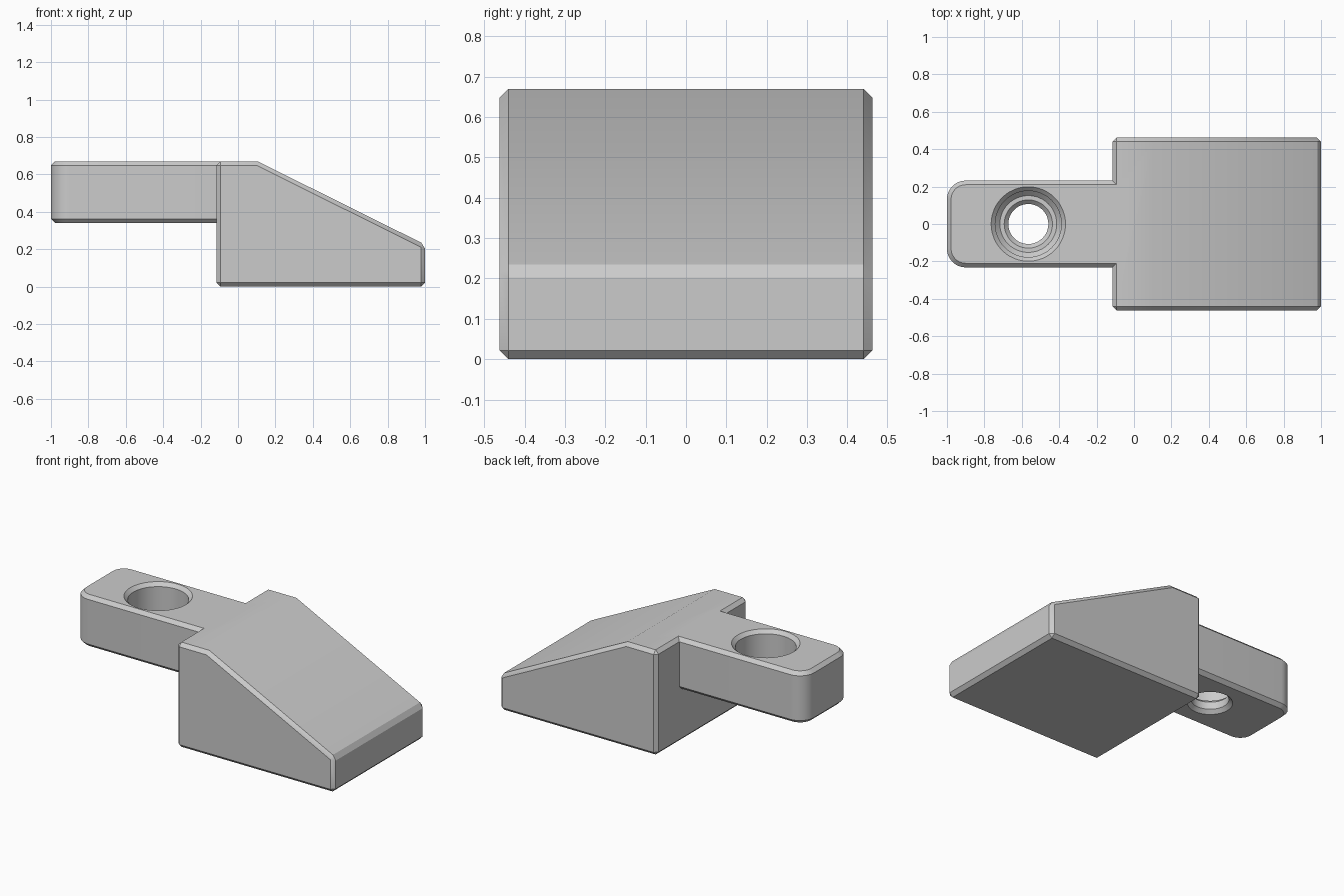
import bpy, bmesh, math
from mathutils import Matrix

if "Cube" in bpy.data.objects:
    bpy.data.objects.remove(bpy.data.objects["Cube"], do_unlink=True)

CHAMFER = 0.022
TOP, TAB_BOTTOM = 0.67, 0.34

grey = bpy.data.materials.new("light grey")
grey.use_nodes = True
grey.diffuse_color = (0.6, 0.6, 0.6, 1)
grey.node_tree.nodes["Principled BSDF"].inputs["Base Color"].default_value = (0.6, 0.6, 0.6, 1)


def extrude_profile(name, points, direction):
    """Close a flat outline and extrude it into a solid."""
    bm = bmesh.new()
    face = bm.faces.new([bm.verts.new(p) for p in points])
    result = bmesh.ops.extrude_face_region(bm, geom=[face])
    moved = [v for v in result["geom"] if isinstance(v, bmesh.types.BMVert)]
    bmesh.ops.translate(bm, verts=moved, vec=direction)
    return finish(name, bm)


def finish(name, bm):
    bmesh.ops.recalc_face_normals(bm, faces=bm.faces[:])
    mesh = bpy.data.meshes.new(name)
    bm.to_mesh(mesh)
    bm.free()
    mesh.materials.append(grey)
    obj = bpy.data.objects.new(name, mesh)
    bpy.context.collection.objects.link(obj)
    return obj


def apply(obj, kind, **settings):
    mod = obj.modifiers.new(kind.title(), kind)
    for key, value in settings.items():
        setattr(mod, key, value)
    bpy.ops.object.select_all(action="DESELECT")
    bpy.context.view_layer.objects.active = obj
    obj.select_set(True)
    bpy.ops.object.modifier_apply(modifier=mod.name)


def combine(obj, other, operation):
    apply(obj, "BOOLEAN", object=other, operation=operation, solver="EXACT")
    bpy.data.objects.remove(other, do_unlink=True)


def chamfer(obj):
    apply(obj, "BEVEL", width=CHAMFER, segments=1, limit_method="ANGLE",
          angle_limit=math.radians(30))


# Wedge block
side = [(-0.115, 0), (1, 0), (1, 0.225), (0.105, TOP), (-0.115, TOP)]
body = extrude_profile("wedge_body", [(x, -0.462, z) for x, z in side], (0, 0.924, 0))
chamfer(body)

# Mounting tab with two rounded corners
RADIUS, HALF, STEPS = 0.1, 0.232, 10
arc = []
for i in range(STEPS + 1):
    a = math.pi / 2 * i / STEPS
    arc.append((-1 + RADIUS - RADIUS * math.sin(a), HALF - RADIUS + RADIUS * math.cos(a)))
outline = [(-0.03, HALF)] + arc + [(x, -y) for x, y in reversed(arc)] + [(-0.03, -HALF)]
tab = extrude_profile("mounting_tab", [(x, y, TAB_BOTTOM) for x, y in outline],
                      (0, 0, TOP - TAB_BOTTOM))
chamfer(tab)

# Stepped screw hole, lathed as a cutter
hole = [(0, 0.3), (0.17, 0.3), (0.129, TAB_BOTTOM), (0.107, 0.362), (0.107, 0.408),
        (0.129, 0.43), (0.152, 0.43), (0.177, 0.455), (0.177, 0.648), (0.199, TOP),
        (0.229, 0.7), (0, 0.7)]
bm = bmesh.new()
verts = [bm.verts.new((r, 0, z)) for r, z in hole]
edges = [bm.edges.new(pair) for pair in zip(verts, verts[1:])]
bmesh.ops.spin(bm, geom=verts + edges, cent=(0, 0, 0), axis=(0, 0, 1),
               angle=math.tau, steps=48, use_duplicate=False)
bmesh.ops.remove_doubles(bm, verts=bm.verts[:], dist=0.0005)
bmesh.ops.transform(bm, matrix=Matrix.Translation((-0.565, 0, 0)), verts=bm.verts[:])
cutter = finish("screw_hole_cutter", bm)
combine(tab, cutter, "DIFFERENCE")

# Join the tab to the wedge
combine(body, tab, "UNION")
bpy.ops.object.shade_smooth_by_angle(angle=math.radians(30))
